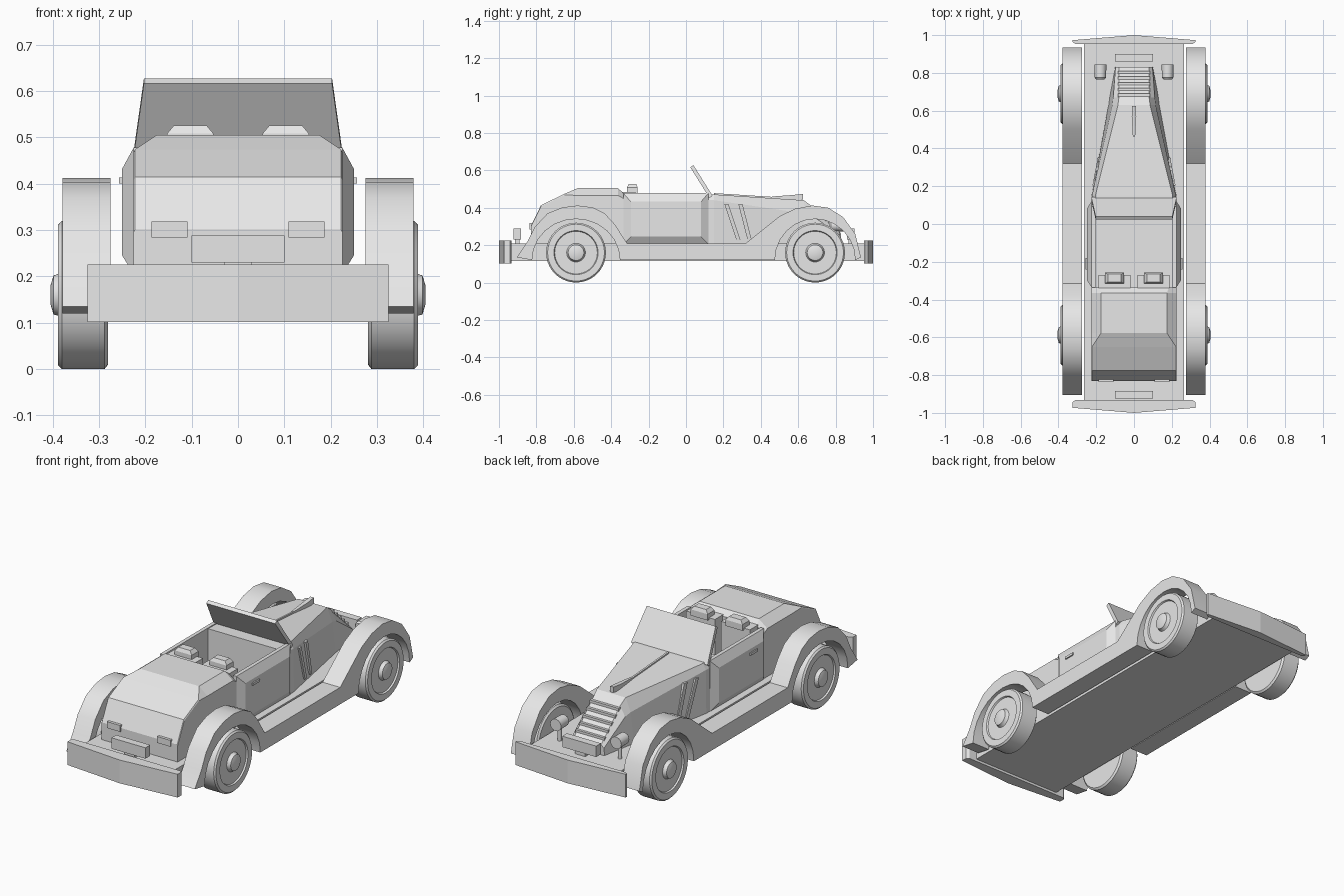
import bpy, bmesh, math

cube = bpy.data.objects.get("Cube")
if cube:
    bpy.data.objects.remove(cube)

grey = bpy.data.materials.new("plain grey")
grey.use_nodes = True
grey.diffuse_color = (0.8, 0.8, 0.8, 1)
grey.node_tree.nodes["Principled BSDF"].inputs["Base Color"].default_value = (0.8, 0.8, 0.8, 1)

SIDES = (("left", 1), ("right", -1))


def loft(name, rings, smooth=False):
    """Join equal-length rings of points into a capped solid."""
    bm = bmesh.new()
    rows = [[bm.verts.new(p) for p in ring] for ring in rings]
    n = len(rows[0])
    for a, b in zip(rows, rows[1:]):
        for i in range(n):
            j = (i + 1) % n
            bm.faces.new((a[i], a[j], b[j], b[i]))
    bm.faces.new(rows[0])
    bm.faces.new(rows[-1])
    bmesh.ops.recalc_face_normals(bm, faces=bm.faces)
    mesh = bpy.data.meshes.new(name)
    bm.to_mesh(mesh)
    bm.free()
    mesh.materials.append(grey)
    obj = bpy.data.objects.new(name, mesh)
    bpy.context.collection.objects.link(obj)
    if smooth:
        bpy.ops.object.select_all(action='DESELECT')
        obj.select_set(True)
        bpy.context.view_layer.objects.active = obj
        bpy.ops.object.shade_smooth_by_angle(angle=math.radians(32))
    return obj


def box(name, x, y, z):
    """Box from (min, max) pairs."""
    return loft(name, [[(x[0], y[0], h), (x[1], y[0], h), (x[1], y[1], h), (x[0], y[1], h)]
                       for h in z])


def lathe(name, centre, profile, axis, sides=32):
    """Turn (offset, radius) pairs about the x, y or z axis."""
    rings = []
    for d, r in profile:
        ring = []
        for k in range(sides):
            t = math.tau * k / sides
            u, v = r * math.cos(t), r * math.sin(t)
            p = {"x": (d, u, v), "y": (u, d, v), "z": (u, v, d)}[axis]
            ring.append([c + q for c, q in zip(centre, p)])
        rings.append(ring)
    return loft(name, rings, True)


def body_section(y, xb, xs, zs, xt, zt):
    """Symmetric cross-section: sill, shoulder and top edge."""
    half = [(xb, 0.2), (xs, zs), (xt, zt)]
    return [(x, y, z) for x, z in half] + [(-x, y, z) for x, z in reversed(half)]


# Chassis and bumpers
box("chassis", (-0.265, 0.265), (-0.935, 0.955), (0.115, 0.21))
for name, s, inner in (("rear_bumper", -1, 0.932), ("front_bumper", 1, 0.953)):
    plan = [(-0.325, 0.973), (0, 1.0), (0.325, 0.973), (0.325, inner + 0.01),
            (0.31, inner), (-0.31, inner), (-0.325, inner + 0.01)]
    loft(name, [[(x, s * y, z) for x, y in plan] for z in (0.102, 0.226)])

# Rear deck
loft("rear_deck", [body_section(y, 0.225, 0.225, zs, xt, zt) for y, zs, xt, zt in (
    (-0.335, 0.45, 0.185, 0.478), (-0.364, 0.466, 0.175, 0.505),
    (-0.578, 0.466, 0.175, 0.505), (-0.65, 0.468, 0.222, 0.474),
    (-0.775, 0.408, 0.222, 0.414), (-0.83, 0.296, 0.222, 0.302))])

# Bonnet with cowl and sloping nose
loft("bonnet", [body_section(*row) for row in (
    (0.04, 0.225, 0.225, 0.44, 0.205, 0.474), (0.15, 0.225, 0.222, 0.44, 0.205, 0.471),
    (0.63, 0.135, 0.115, 0.37, 0.085, 0.44), (0.67, 0.13, 0.11, 0.36, 0.08, 0.41),
    (0.83, 0.1, 0.098, 0.25, 0.08, 0.262))])

# Stepped grille bars
for i in range(5):
    y, z = 0.69 + 0.03 * i, 0.405 - 0.028 * i
    box(f"grille_bar_{i + 1}", (-0.085, 0.085), (y - 0.05, y), (z - 0.05, z))

# Bonnet trim strip and ornament
loft("bonnet_strip", [[(-0.005, y, z - 0.02), (0.005, y, z - 0.02), (0.005, y, z), (-0.005, y, z)]
                      for y, z in ((0.15, 0.478), (0.62, 0.448))])
loft("bonnet_ornament", [[(-w, y, z - 0.03), (w, y, z - 0.03), (w, y, z), (-w, y, z)]
                         for y, w, z in ((0.46, 0.006, 0.46), (0.57, 0.012, 0.468),
                                         (0.625, 0.01, 0.474))])

# Raked windscreen
pane = [(-0.226, 0.142, 0.464), (0.226, 0.142, 0.464), (0.203, 0.04, 0.627), (-0.203, 0.04, 0.627)]
loft("windscreen", [pane, [(x, y - 0.017, z - 0.011) for x, y, z in pane]])

# Number plate boxes on short stems
for name, y in (("rear", -0.903), ("front", 0.88)):
    box(name + "_plate_box", (-0.1, 0.1), (y - 0.02, y + 0.02), (0.23, 0.288))
    box(name + "_plate_stem", (-0.03, 0.03), (y - 0.012, y + 0.012), (0.2, 0.24))

# Fender and running board outline, with two wheel arches
fender = [(0.935, 0.135), (0.905, 0.26), (0.84, 0.35), (0.76, 0.4), (0.675, 0.412),
          (0.585, 0.395), (0.5, 0.355), (0.32, 0.21), (-0.315, 0.21), (-0.38, 0.31),
          (-0.435, 0.37), (-0.5, 0.402), (-0.58, 0.412), (-0.66, 0.402), (-0.74, 0.37),
          (-0.81, 0.295), (-0.85, 0.215), (-0.905, 0.135)]
for cy, width in ((-0.588, 0.235), (0.69, 0.215)):
    for k in range(13):
        t = math.pi * (1 - k / 12)
        fender.append((cy + width * math.cos(t), 0.12 + 0.22 * math.sin(t)))

tyre = [(0.28, 0.15), (0.288, 0.16), (0.38, 0.16), (0.388, 0.152), (0.388, 0.118),
        (0.38, 0.114), (0.38, 0.05), (0.388, 0.045), (0.398, 0.042), (0.404, 0.022)]

for side, s in SIDES:
    loft(side + "_fender", [[(s * x, y, z) for y, z in fender] for x in (0.275, 0.379)], True)

    # Wheels
    for end, cy in (("rear", -0.588), ("front", 0.69)):
        lathe(f"{side}_{end}_wheel", (0, cy, 0.16), [(s * x, r) for x, r in tyre], "x", 40)

    # Bulged door with handle
    loft(side + "_door", [[(s * x, a, c), (s * x, b, c), (s * x, b, d), (s * x, a, d)]
                          for x, a, b, c, d in ((0.205, -0.335, 0.12, 0.205, 0.478),
                                                (0.225, -0.335, 0.12, 0.205, 0.478),
                                                (0.25, -0.295, 0.08, 0.245, 0.432))])
    box(side + "_door_handle", sorted((s * 0.245, s * 0.257)), (-0.24, -0.18), (0.4, 0.413))

    # Slanted slats on the bonnet side
    for i, (top, low) in enumerate(((0.205, 0.27), (0.28, 0.33))):
        outline = [(top, 0.42), (top + 0.022, 0.42), (low + 0.022, 0.225), (low, 0.225)]
        loft(f"{side}_bonnet_slat_{i + 1}",
             [[(s * (0.223 - 0.19 * (y - 0.15) + out), y, z) for y, z in outline]
              for out in (-0.03, 0.007)])

    # Seat back and headrest
    cx = s * 0.103
    box(side + "_seat_back", (cx - 0.085, cx + 0.085), (-0.34, -0.27), (0.2, 0.485))
    loft(side + "_headrest", [[(cx - w, a, z), (cx + w, a, z), (cx + w, b, z), (cx - w, b, z)]
                              for z, w, a, b in ((0.475, 0.05, -0.315, -0.258),
                                                 (0.508, 0.05, -0.315, -0.258),
                                                 (0.526, 0.035, -0.306, -0.266))])

    # Lamps
    lamp_x = s * 0.178
    lathe(side + "_headlamp", (lamp_x, 0.805, 0.305),
          [(-0.04, 0.022), (-0.03, 0.03), (0.04, 0.032)], "y", 20)
    lathe(side + "_headlamp_post", (lamp_x, 0.81, 0.2), [(0, 0.01), (0.09, 0.01)], "z", 12)
    box(side + "_tail_lamp", sorted((s * 0.109, s * 0.187)), (-0.837, -0.8), (0.284, 0.318))
